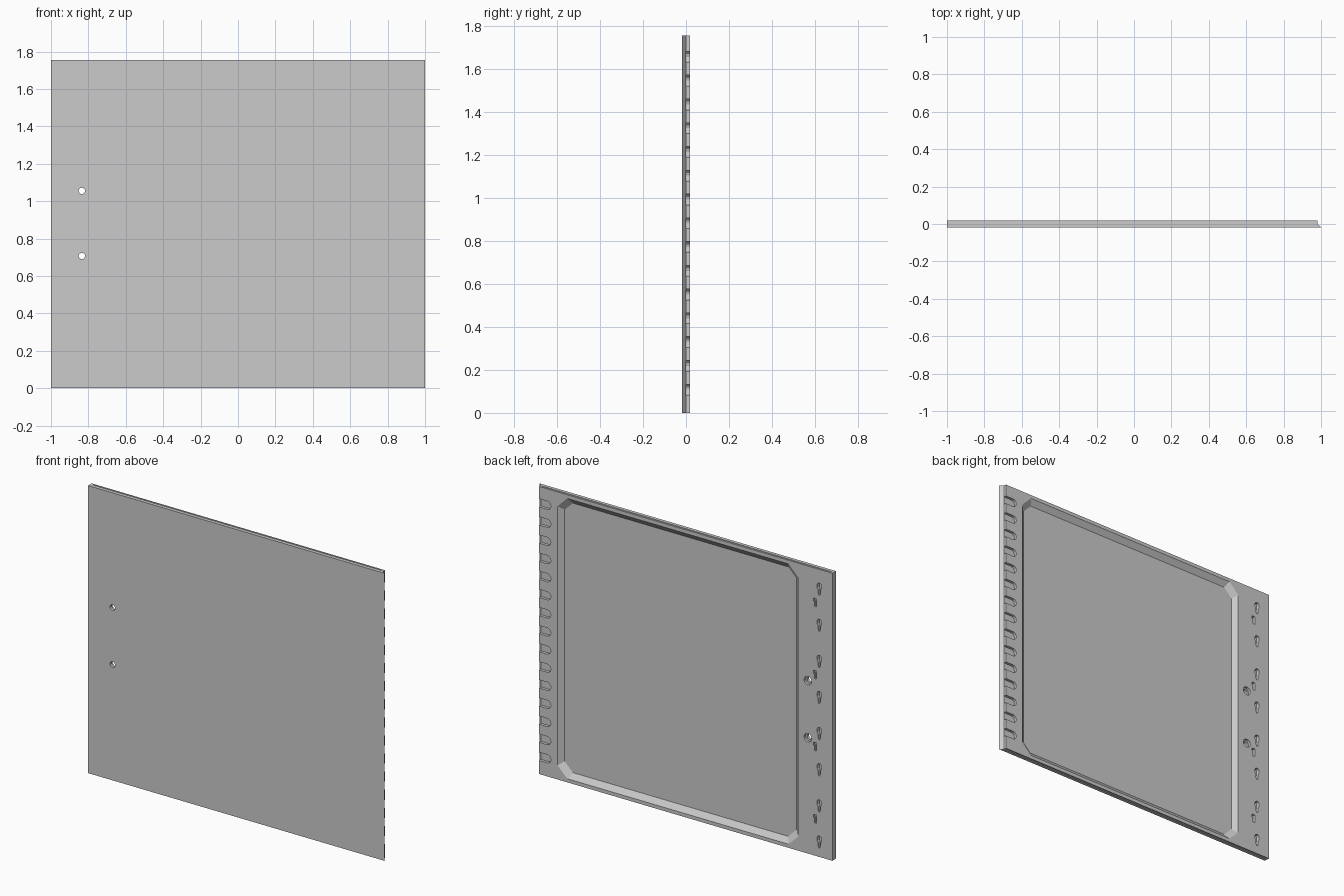
import bpy
import bmesh
from math import pi, cos, sin

if "Cube" in bpy.data.objects:
    bpy.data.objects.remove(bpy.data.objects["Cube"], do_unlink=True)

HEIGHT, HALF = 1.755, 0.0175
BACK = 0.03  # cutters overshoot the back face

grey = bpy.data.materials.new("light_grey")
grey.use_nodes = True
grey.diffuse_color = (0.6, 0.6, 0.6, 1)
grey.node_tree.nodes["Principled BSDF"].inputs["Base Color"].default_value = (0.6, 0.6, 0.6, 1)


def loft(bm, layers):
    """Closed solid through (y, outline) layers; outlines are lists of (x, z)."""
    rings = [[bm.verts.new((x, y, z)) for x, z in pts] for y, pts in layers]
    n = len(rings[0])
    faces = [bm.faces.new(rings[0]), bm.faces.new(rings[-1])]
    for a, b in zip(rings, rings[1:]):
        for i in range(n):
            j = (i + 1) % n
            faces.append(bm.faces.new((a[i], a[j], b[j], b[i])))
    bmesh.ops.recalc_face_normals(bm, faces=faces)


def finish(bm, name):
    mesh = bpy.data.meshes.new(name)
    bm.to_mesh(mesh)
    bm.free()
    mesh.materials.append(grey)
    obj = bpy.data.objects.new(name, mesh)
    bpy.context.collection.objects.link(obj)
    return obj


def rect(x0, x1, z0, z1):
    return [(x0, z0), (x1, z0), (x1, z1), (x0, z1)]


def chamfered(x0, x1, z0, z1, c):
    return [(x0 + c, z0), (x1 - c, z0), (x1, z0 + c), (x1, z1 - c),
            (x1 - c, z1), (x0 + c, z1), (x0, z1 - c), (x0, z0 + c)]


def circle(x, z, r, n=16):
    return [(x + r * cos(2 * pi * i / n), z + r * sin(2 * pi * i / n)) for i in range(n)]


# Panel body: the left edge slopes out to a thin front lip
bm = bmesh.new()
loft(bm, [(y, rect(-1, x, 0, HEIGHT)) for y, x in ((-HALF, 1), (0, 0.98), (HALF, 0.98))])
panel = finish(bm, "panel")

bm = bmesh.new()

# Shallow tray in the back with sloped walls and cut corners
rim = chamfered(-0.77, 0.855, 0.022, HEIGHT - 0.022, 0.065)
floor = chamfered(-0.74, 0.825, 0.055, HEIGHT - 0.055, 0.055)
loft(bm, [(-0.008, floor), (HALF, rim), (BACK, rim)])

# Row of open-ended slots along the left edge
for i in range(15):
    z, r = 0.108 + 0.1105 * i, 0.025
    end = [(0.925 - r * sin(pi * k / 6), z + r * cos(pi * k / 6)) for k in range(7)]
    outline = [(1.02, z + r)] + end + [(1.02, z - r)]
    loft(bm, [(0.0005, outline), (BACK, outline)])

# Keyhole pockets along the right edge
for i in range(8):
    z = 0.09 + 0.2205 * i
    half = [(0.006, -0.036), (0.008, -0.005), (0.014, 0.005), (0.014, 0.028), (0.008, 0.037)]
    outline = [(-0.912 + x, z + h) for x, h in half]
    outline += [(-0.912 - x, z + h) for x, h in reversed(half)]
    loft(bm, [(-0.003, outline), (BACK, outline)])

# Small clip pockets between the keyholes
for i in range(4):
    z = 0.225 + 0.44 * i
    outline = [(-0.895, z - 0.025), (-0.88, z - 0.025), (-0.88, z + 0.006),
               (-0.873, z + 0.006), (-0.873, z + 0.025), (-0.895, z + 0.025)]
    loft(bm, [(0.002, outline), (BACK, outline)])

# Two counterbored through holes
for z in (0.707, 1.055):
    small, large = circle(-0.835, z, 0.017), circle(-0.835, z, 0.026)
    loft(bm, [(-BACK, small), (0.0, small), (0.001, large), (BACK, large)])

# Shallow grooves along the top and bottom edges
for z0, z1 in ((-0.02, 0.006), (HEIGHT - 0.006, HEIGHT + 0.02)):
    groove = rect(-0.985, 0.965, z0, z1)
    loft(bm, [(0.003, groove), (0.009, groove)])

cutter = finish(bm, "recess_cutter")
cutter.hide_render = True

cut = panel.modifiers.new("recesses", "BOOLEAN")
cut.operation, cut.solver, cut.object = "DIFFERENCE", "EXACT", cutter
bpy.context.view_layer.objects.active = panel
panel.select_set(True)
bpy.ops.object.modifier_apply(modifier=cut.name)
bpy.data.objects.remove(cutter, do_unlink=True)
